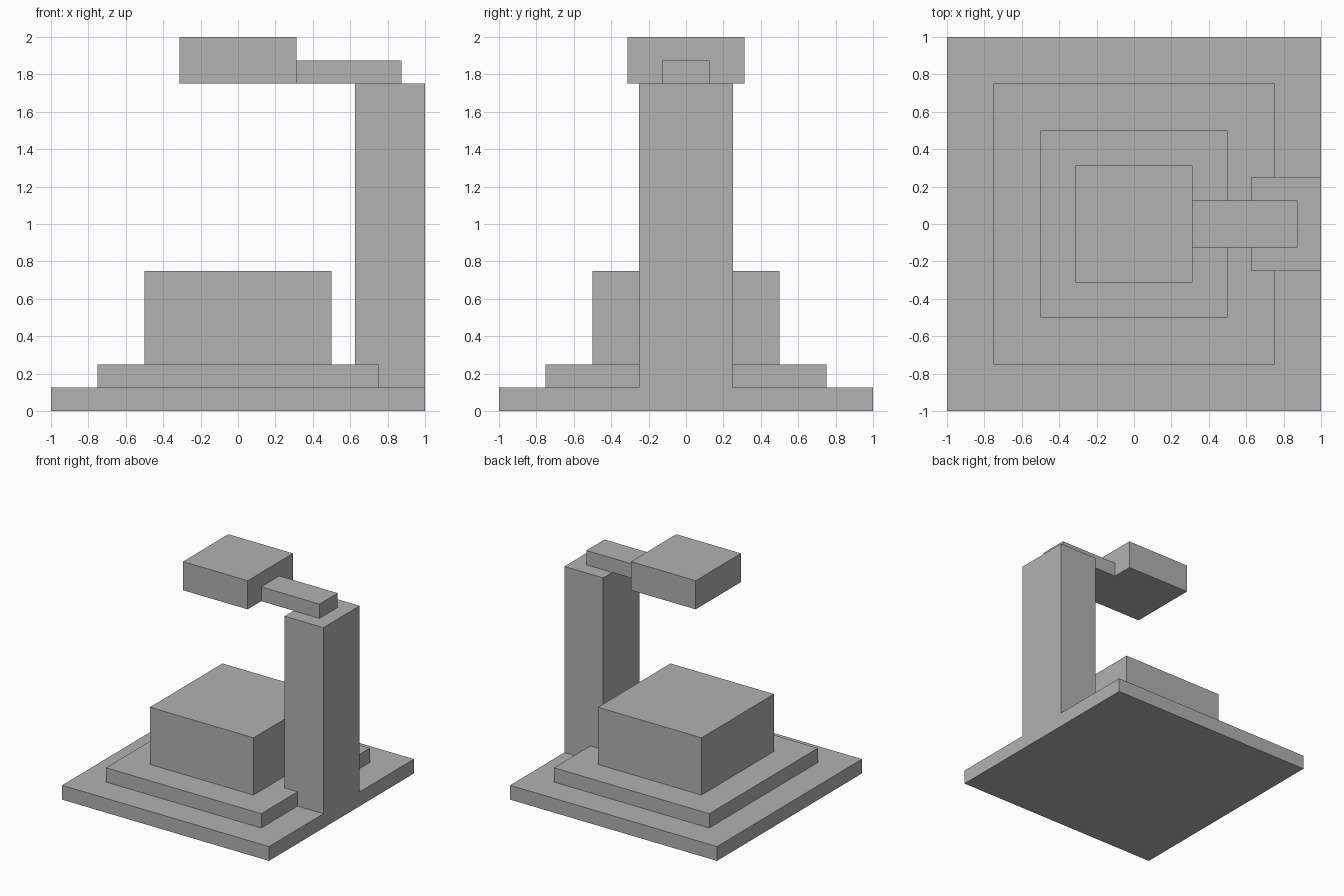
import bpy
from mathutils import Vector

default = bpy.data.objects.get("Cube")
if default:
    bpy.data.objects.remove(default, do_unlink=True)

# Single plain grey
grey = bpy.data.materials.new("plain_grey")
grey.use_nodes = True
colour = (0.445, 0.445, 0.445, 1)
grey.diffuse_color = colour
grey.node_tree.nodes["Principled BSDF"].inputs["Base Color"].default_value = colour


def block(name, low, high):
    """Box spanning two opposite corners."""
    low, high = Vector(low), Vector(high)
    bpy.ops.mesh.primitive_cube_add(size=1, location=(low + high) / 2)
    obj = bpy.context.object
    obj.name = name
    obj.scale = high - low
    bpy.ops.object.transform_apply(location=False, rotation=False, scale=True)
    obj.data.materials.append(grey)
    return obj


# Stepped pedestal: half width, bottom, top
for name, half, bottom, top in (
    ("base_slab", 1, 0, 0.125),
    ("middle_step", 0.75, 0.125, 0.25),
    ("centre_block", 0.5, 0.25, 0.75),
):
    block(name, (-half, -half, bottom), (half, half, top))

# Side column carrying an arm and overhead block
block("column", (0.625, -0.25, 0.125), (1, 0.25, 1.75))
block("arm", (0.3125, -0.125, 1.75), (0.875, 0.125, 1.875))
block("overhead_block", (-0.3125, -0.3125, 1.75), (0.3125, 0.3125, 2))
